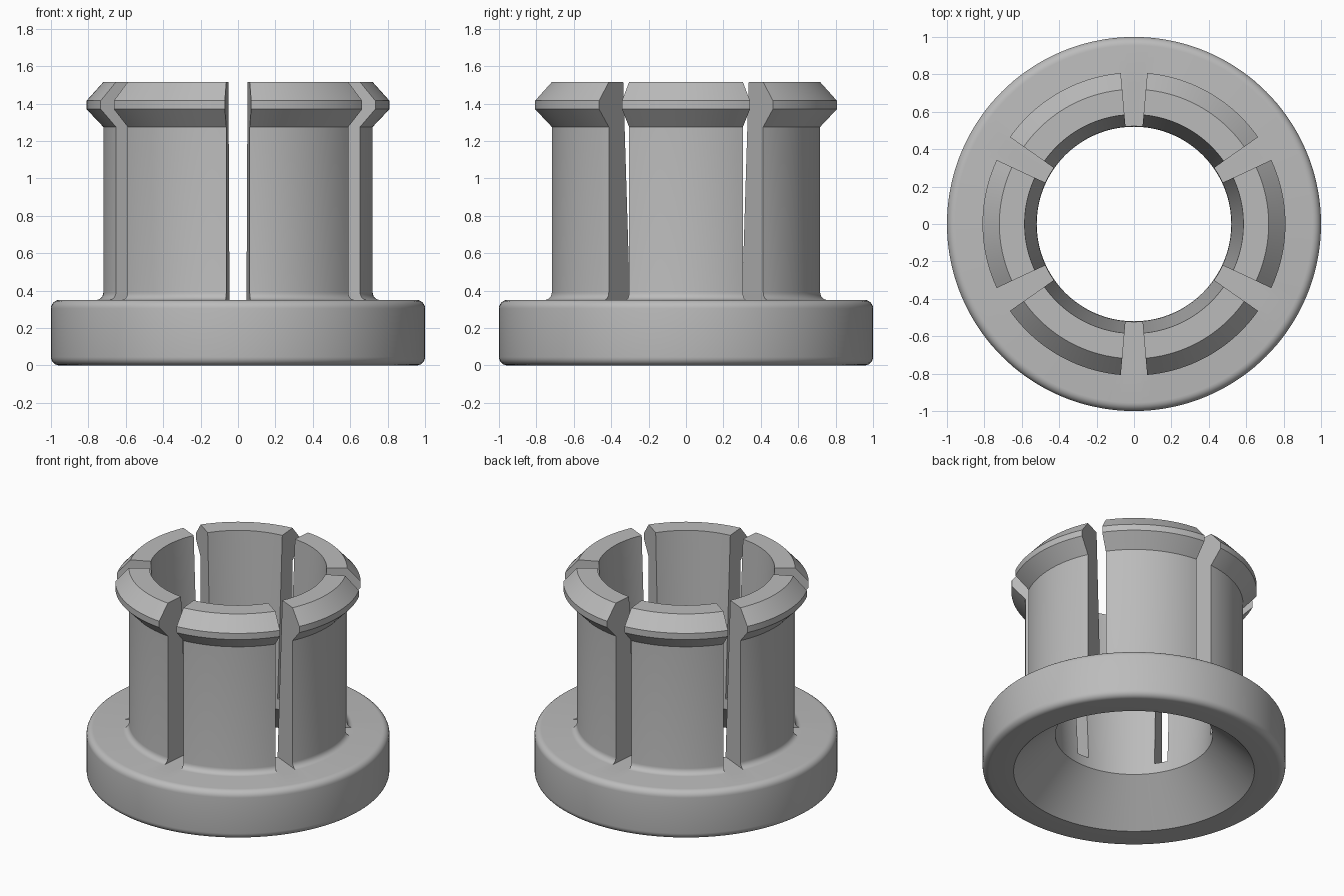
import bpy
import bmesh
from math import sin, cos, radians

if "Cube" in bpy.data.objects:
    bpy.data.objects.remove(bpy.data.objects["Cube"], do_unlink=True)

STEP = 2.5          # degrees per segment
FINGERS = 6
HALF = 25           # half the angle of a finger
PITCH = 360 / FINGERS


def arc(r, z, radius, start, end, count=6):
    """Points of a fillet in the (radius, height) plane."""
    angles = [radians(start + (end - start) * i / count) for i in range(count + 1)]
    return [(r + radius * cos(a), z + radius * sin(a)) for a in angles]


def sweep(bm, profile, start, end, caps=False):
    """Turn a profile about z from one angle to another."""
    rings = []
    for i in range(round((end - start) / STEP) + 1):
        a = radians(start + i * STEP)
        rings.append([bm.verts.new((r * cos(a), r * sin(a), z)) for r, z in profile])
    for a, b in zip(rings, rings[1:]):
        for i in range(len(profile) - 1):
            bm.faces.new((a[i], b[i], b[i + 1], a[i + 1]))
    if caps:
        bm.faces.new(rings[0])
        bm.faces.new(rings[-1])


FLOOR = 0.35
FOOT, BORE = 0.76, 0.523

# Rounded flange with a conical mouth underneath
flange = [(BORE, FLOOR), (0.52, 0.275), (0.795, 0)]
flange += arc(0.955, 0.045, 0.045, -90, 0)
flange += arc(0.955, FLOOR - 0.045, 0.045, 0, 90)
flange += [(FOOT, FLOOR)]

# Snap finger: filleted foot, straight wall, hooked rim, tapered bore
finger = arc(FOOT, FLOOR + 0.04, 0.04, 270, 180)
finger += [(0.72, 1.275), (0.81, 1.37), (0.81, 1.415), (0.72, 1.515),
           (0.585, 1.515), (BORE, FLOOR)]

bm = bmesh.new()
sweep(bm, flange, 0, 360)
for k in range(FINGERS):
    mid = k * PITCH
    sweep(bm, finger, mid - HALF, mid + HALF, caps=True)
    # Slot floor between neighbouring fingers
    sweep(bm, [(FOOT, FLOOR), (BORE, FLOOR)], mid + HALF, mid + PITCH - HALF)
bmesh.ops.remove_doubles(bm, verts=bm.verts, dist=0.0005)
bmesh.ops.recalc_face_normals(bm, faces=bm.faces)

mesh = bpy.data.meshes.new("slotted_snap_bushing")
bm.to_mesh(mesh)
bm.free()
bushing = bpy.data.objects.new("slotted_snap_bushing", mesh)
bpy.context.collection.objects.link(bushing)

# Plain grey
grey = bpy.data.materials.new("plain_grey")
grey.use_nodes = True
colour = (0.5, 0.5, 0.5, 1)
grey.diffuse_color = colour
grey.node_tree.nodes["Principled BSDF"].inputs["Base Color"].default_value = colour
mesh.materials.append(grey)

bpy.ops.object.select_all(action="DESELECT")
bushing.select_set(True)
bpy.context.view_layer.objects.active = bushing
bpy.ops.object.shade_smooth_by_angle(angle=radians(25))
